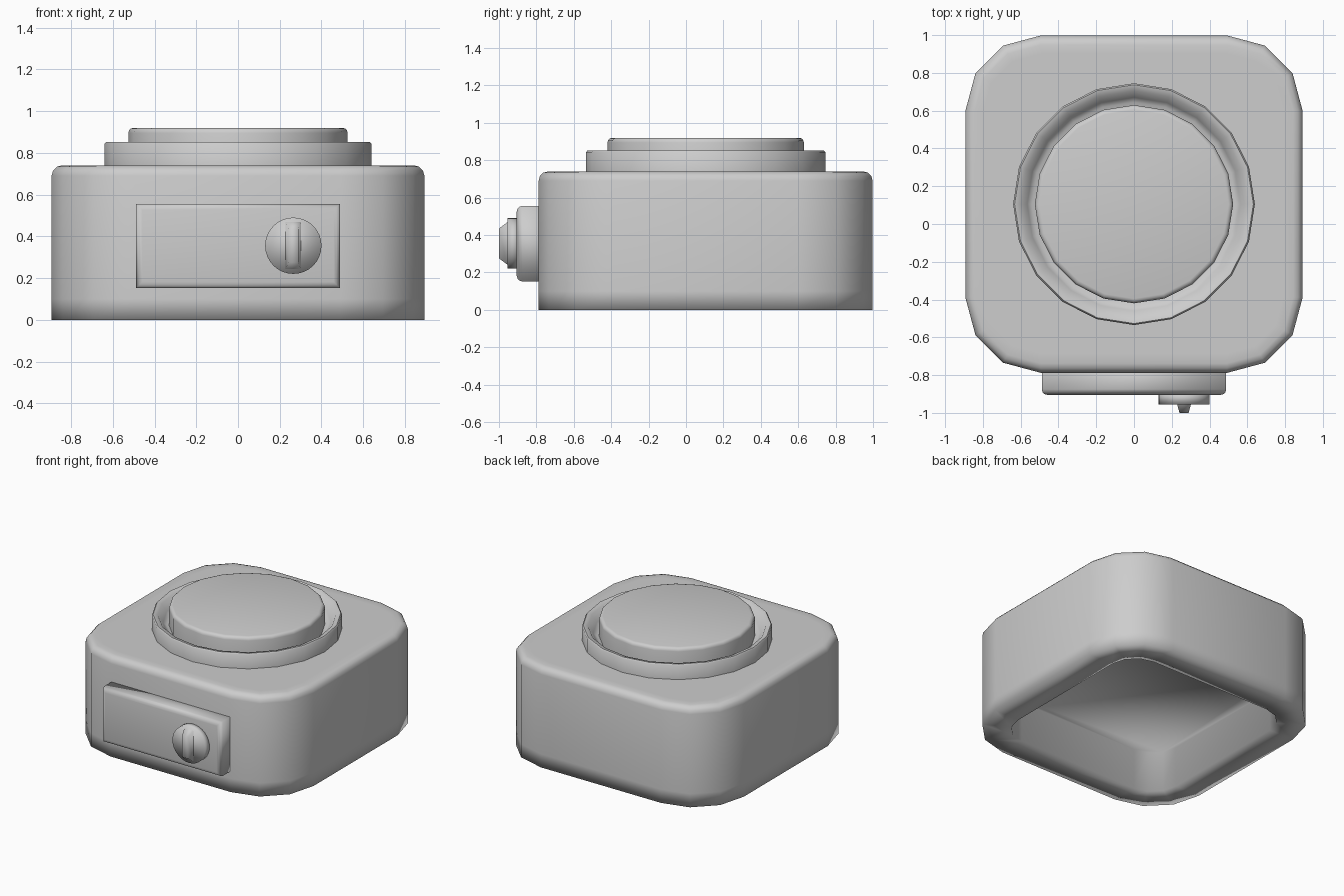
import bpy, bmesh
from math import sin, cos, pi, radians
from mathutils import Matrix

cube = bpy.data.objects.get("Cube")
if cube:
    bpy.data.objects.remove(cube, do_unlink=True)

grey = bpy.data.materials.new("plain_grey")
grey.use_nodes = True
colour = (0.61, 0.61, 0.61, 1)
grey.diffuse_color = colour
grey.node_tree.nodes["Principled BSDF"].inputs["Base Color"].default_value = colour

CENTRE_Y = 0.105
# Turns a part's own height axis to point out of the front
FACE_FRONT = Matrix.Rotation(radians(90), 4, 'X')


def rounded_rect(hx, hy, radius, steps):
    """Outline with rounded corners; zero steps gives a plain rectangle."""
    points = []
    for corner, (sx, sy) in enumerate([(1, 1), (-1, 1), (-1, -1), (1, -1)]):
        if steps == 0:
            points.append((sx * hx, sy * hy))
            continue
        for i in range(steps + 1):
            a = (corner + i / steps) * pi / 2
            points.append((sx * (hx - radius) + radius * cos(a),
                           sy * (hy - radius) + radius * sin(a)))
    return points


def circle(radius, sides):
    return [(radius * sin(2 * pi * i / sides), radius * cos(2 * pi * i / sides))
            for i in range(sides)]


def loft(name, sections, matrix, angle):
    """Join (outline, height) sections into a closed solid."""
    bm = bmesh.new()
    rings = [[bm.verts.new((x, y, h)) for x, y in outline]
             for outline, h in sections]
    for a, b in zip(rings, rings[1:]):
        for i in range(len(a)):
            j = (i + 1) % len(a)
            bm.faces.new((a[i], a[j], b[j], b[i]))
    bm.faces.new(rings[0])
    bm.faces.new(rings[-1])
    bm.transform(matrix)
    bmesh.ops.recalc_face_normals(bm, faces=bm.faces)
    mesh = bpy.data.meshes.new(name)
    bm.to_mesh(mesh)
    bm.free()
    mesh.materials.append(grey)
    ob = bpy.data.objects.new(name, mesh)
    bpy.context.collection.objects.link(ob)
    bpy.ops.object.select_all(action='DESELECT')
    ob.select_set(True)
    bpy.context.view_layer.objects.active = ob
    if angle >= 180:
        mesh.shade_smooth()
    else:
        bpy.ops.object.shade_smooth_by_angle(angle=radians(angle))


def round_edge(size, top, steps=3):
    """(inset, height) pairs for a rounded rim ending flat at the top."""
    return [(size * (1 - cos(t)), top - size * (1 - sin(t)))
            for t in (i / steps * pi / 2 for i in range(steps + 1))]


top_place = Matrix.Translation((0, CENTRE_Y, 0))

# Body: block with a rounded top edge and a recess in the underside
body_profile = [(0.20, 0.30), (0.20, 0), (0, 0), (0, 0.10)]
body_profile += round_edge(0.05, 0.74) + [(0.10, 0.74)]
loft("body", [(rounded_rect(0.893 - d, 0.893 - d, 0.40 - d, 3), h)
              for d, h in body_profile], top_place, 180)

# Raised collar with a soft groove around the button
collar_profile = [(0.48, 0.72), (0.64, 0.72), (0.64, 0.843), (0.632, 0.852),
                  (0.60, 0.845), (0.565, 0.79), (0.54, 0.77), (0.48, 0.77)]
loft("collar", [(circle(r, 20), h) for r, h in collar_profile], top_place, 60)

# Round button in the collar
button_profile = [(0, 0.735)] + round_edge(0.025, 0.92)
loft("button", [(circle(0.525 - d, 20), h) for d, h in button_profile],
     top_place, 40)

# Control panel on the front
panel_profile = [(0, 0.70)] + round_edge(0.03, 0.905)
loft("control_panel", [(rounded_rect(0.488 - d, 0.202 - d, 0, 0), h)
                       for d, h in panel_profile],
     Matrix.Translation((0, 0, 0.354)) @ FACE_FRONT, 180)

# Dial and its tapered grip
dial_place = Matrix.Translation((0.265, 0, 0.355)) @ FACE_FRONT
loft("dial", [(circle(0.135, 32), h) for h in (0.89, 0.955)], dial_place, 180)
grip_sections = [(0.04, 0.118, 0.94), (0.036, 0.112, 0.957), (0.024, 0.08, 1.0)]
loft("dial_grip", [(rounded_rect(hx, hz, 0, 0), h) for hx, hz, h in grip_sections],
     dial_place, 180)
